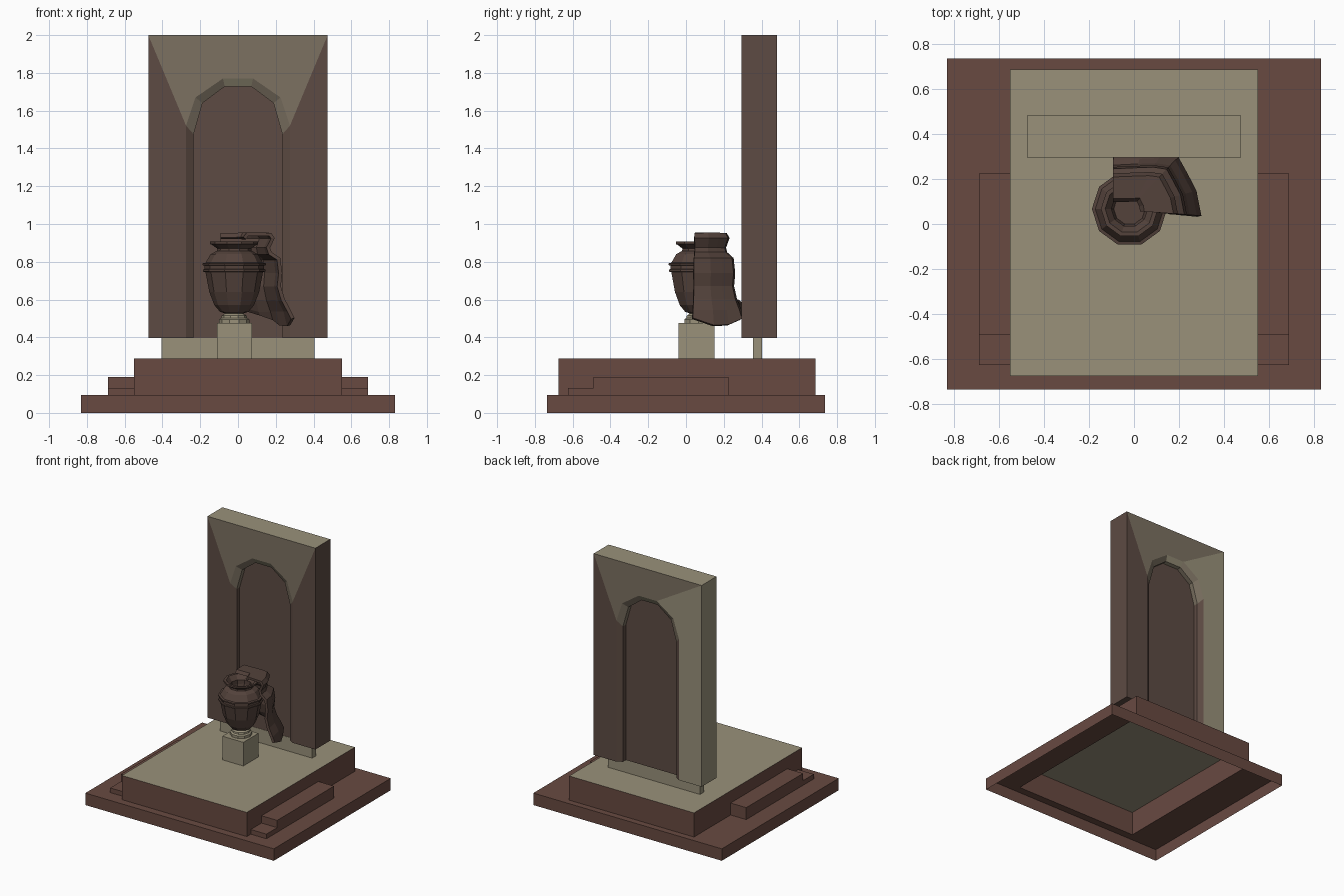
import bpy, bmesh, math

if "Cube" in bpy.data.objects:
    bpy.data.objects.remove(bpy.data.objects["Cube"])


def material(name, rgb):
    m = bpy.data.materials.new(name)
    m.diffuse_color = (*rgb, 1)
    m.use_nodes = True
    m.node_tree.nodes["Principled BSDF"].inputs["Base Color"].default_value = m.diffuse_color
    return m


BRICK = material("brick_brown", (0.14, 0.068, 0.053))
STONE = material("pale_stone", (0.32, 0.285, 0.195))
WALL = material("wall_brown", (0.11, 0.07, 0.056))
BLEND = material("weathered_stone", (0.2, 0.165, 0.12))
DARK = material("urn_brown", (0.088, 0.055, 0.044))


class Part:
    """Collects flat faces, each with a material, and makes one object."""
    def __init__(self, name, mats):
        self.name, self.mats, self.bm = name, mats, bmesh.new()

    def face(self, pts, mat=0):
        pts = [p for i, p in enumerate(pts) if p != pts[i - 1]]
        f = self.bm.faces.new([self.bm.verts.new(p) for p in pts])
        f.material_index = mat

    def finish(self):
        bmesh.ops.remove_doubles(self.bm, verts=self.bm.verts, dist=1e-5)
        bmesh.ops.recalc_face_normals(self.bm, faces=self.bm.faces)
        me = bpy.data.meshes.new(self.name)
        self.bm.to_mesh(me)
        self.bm.free()
        for m in self.mats:
            me.materials.append(m)
        ob = bpy.data.objects.new(self.name, me)
        bpy.context.collection.objects.link(ob)
        return ob


def rect(x0, x1, y0, y1, z):
    return [(x0, y0, z), (x1, y0, z), (x1, y1, z), (x0, y1, z)]


def bridge(part, a, b, mat=0):
    for i in range(4):
        j = (i + 1) % 4
        part.face([a[i], a[j], b[j], b[i]], mat)


def block(name, x0, x1, y0, y1, z0, z1, mat):
    p = Part(name, [mat])
    lo, hi = rect(x0, x1, y0, y1, z0), rect(x0, x1, y0, y1, z1)
    bridge(p, lo, hi)
    p.face(lo)
    p.face(hi)
    return p.finish()


# stepped base: one hollow shell, open underneath
base = Part("stepped_base", [BRICK, STONE])
rings = [rect(-.83, .83, -.735, .735, 0), rect(-.83, .83, -.735, .735, .095),
         rect(-.55, .55, -.675, .685, .095), rect(-.55, .55, -.675, .685, .287)]
for a, b in zip(rings, rings[1:]):
    bridge(base, a, b)
base.face(rings[-1], 1)
base.finish()

# side steps
step = [(-.625, .095), (-.625, .132), (-.49, .132), (-.49, .19), (.225, .19), (.225, .095)]
for side, s in (("left", -1), ("right", 1)):
    p = Part(side + "_step", [BRICK])
    for i, (y, z) in enumerate(step):
        y2, z2 = step[i - 1]
        p.face([(s * .55, y, z), (s * .688, y, z), (s * .688, y2, z2), (s * .55, y2, z2)])
    for x in (.55, .688):
        p.face([(s * x, y, z) for y, z in step])
    p.finish()

# wall footing and pedestal
block("wall_footing", -.405, .405, .355, .402, .287, .397, STONE)
block("pedestal", -.11, .075, -.04, .15, .287, .475, STONE)


# wall slab with an arched recess on both faces
def full(half):
    return half + [(-x, z) for x, z in reversed(half)]


ZB = .397
edge = full([(.475, ZB), (.475, 2), (.475, 2), (.475, 2)])
outer = full([(.275, ZB), (.275, 1.52), (.225, 1.67), (.08, 1.77)])
inner = full([(.235, ZB), (.235, 1.475), (.188, 1.64), (.07, 1.728)])
wall = Part("arched_wall", [WALL, STONE, BLEND])
bottom = []
YF, YB = .295, .482
for y, d in ((YF, 1), (YB, -1)):
    loops = [[(x, y + d * dep, z) for x, z in prof] for prof, dep in
             ((edge, 0), (outer, 0), (inner, .025), (inner, .062))]
    for k, (a, b) in enumerate(zip(loops, loops[1:])):
        for i in range(7):
            mat = 2 if 1 <= i <= 5 else 0
            if d == -1 and k == 0 and i >= 4:
                mat = 1
            if k and i == 3:
                mat = 1
            wall.face([a[i], a[i + 1], b[i + 1], b[i]], mat)
    wall.face(loops[-1], 0)
    row = [l[-1] for l in loops] + [l[0] for l in reversed(loops)]
    bottom += row if d == 1 else row[::-1]
wall.face(bottom, 0)
for s, mat in ((1, 0), (-1, 1)):
    x = s * .475
    wall.face([(x, YF, ZB), (x, YB, ZB), (x, YB, 2), (x, YF, 2)], mat)
wall.face(rect(-.475, .475, YF, YB, 2), 1)
wall.finish()

# urn: ten-sided lathe
CX, CY = -.02, .067


def lathe(name, prof, mat, n=10):
    p = Part(name, [mat])
    rows = [[(CX + r * math.cos(2 * math.pi * i / n), CY + r * math.sin(2 * math.pi * i / n), z)
             for i in range(n)] for r, z in prof]
    for a, b in zip(rows, rows[1:]):
        for i in range(n):
            p.face([a[i - 1], a[i], b[i], b[i - 1]])
    p.face(rows[0])
    p.face(rows[-1])
    return p.finish()


lathe("urn_foot", [(.08, .475), (.08, .495), (.068, .503), (.066, .515), (.05, .525), (.05, .54)], STONE)
lathe("urn_body", [(.045, .525), (.075, .535), (.105, .57), (.132, .64), (.152, .745), (.165, .748),
                   (.165, .758), (.158, .762), (.158, .78), (.167, .782), (.167, .792), (.152, .795),
                   (.125, .84), (.092, .858), (.09, .87), (.118, .89), (.127, .893), (.127, .907),
                   (.108, .907), (.08, .87), (.08, .84), (.07, .79)], DARK)

# drape: cloth over the back right of the rim, hanging down the side
profile = [(.055, .925), (.07, .945), (.19, .945), (.205, .925), (.18, .875), (.19, .845), (.235, .815),
           (.245, .74), (.237, .67), (.258, .6), (.29, .54), (.31, .48)]
columns = [(None, .72, .575), (.15, .74, .55), (.45, .75, .52), (.68, .72, .495),
           (.8, .5, .465), (.93, .25, .462), (1, None, .5)]
grid = []
for cx, cy, hem in columns:
    col = []
    for i, (r, z) in enumerate(profile):
        x = -.093 if cx is None else CX + r * cx
        y = .062 - .09 * r if cy is None else CY + r * cy
        col.append((x, y, hem if i == len(profile) - 1 else max(z, hem + .015)))
    grid.append(col)
drape = Part("drape", [DARK])
for a, b in zip(grid, grid[1:]):
    for i in range(len(profile) - 1):
        drape.face([a[i], a[i + 1], b[i + 1], b[i]])
cloth = drape.finish()
mod = cloth.modifiers.new("thickness", 'SOLIDIFY')
mod.thickness = .02
mod.offset = 0
